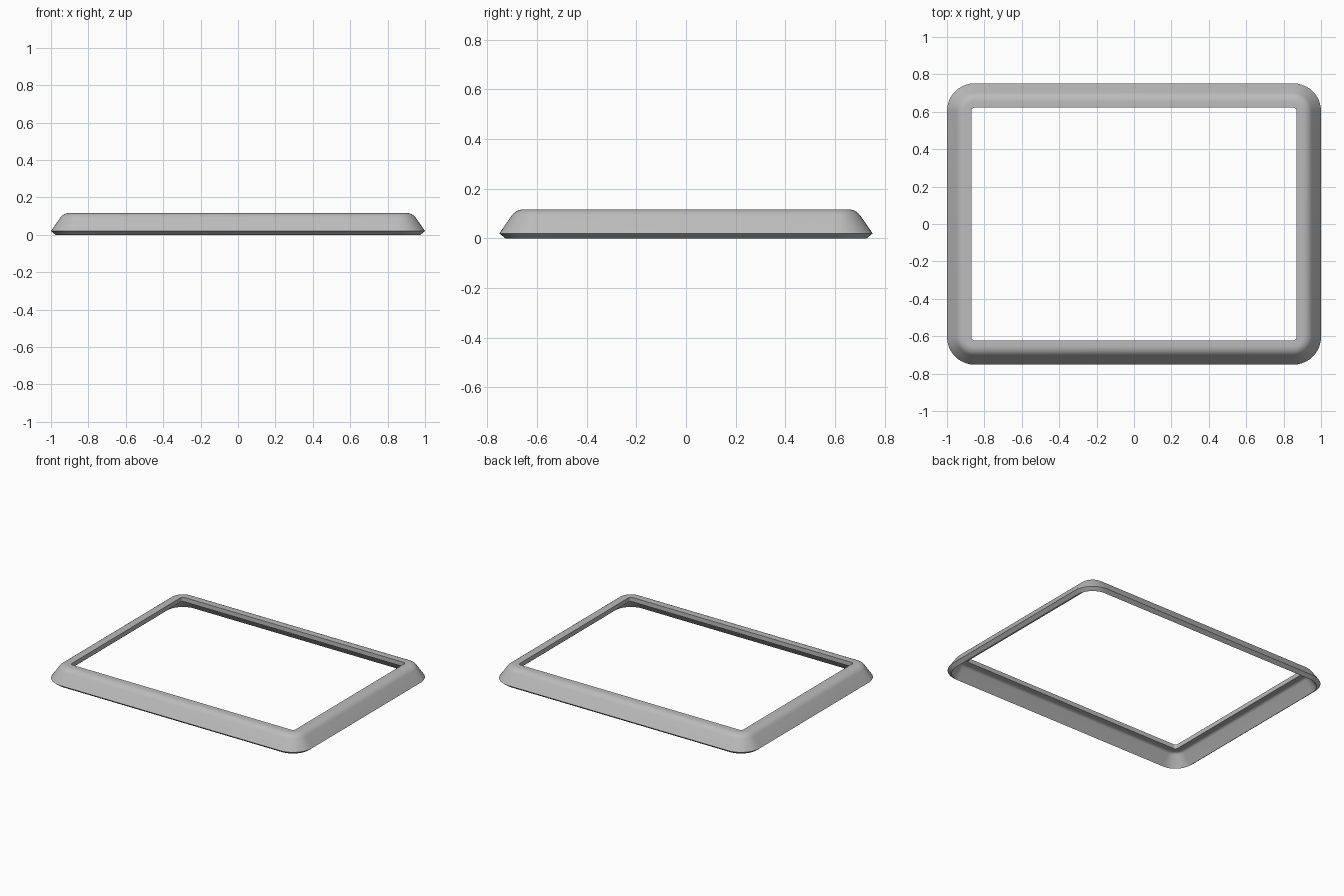
import bpy, bmesh
from math import radians, cos, sin, pi

cube = bpy.data.objects.get("Cube")
if cube:
    bpy.data.objects.remove(cube, do_unlink=True)

HALF_X, HALF_Y = 1.0, 0.752     # outer half sizes
CORNER = 0.148                  # plan radius at the outer rim
STEPS = 10                      # segments per plan corner

grey = bpy.data.materials.new("light grey")
grey.use_nodes = True
colour = (0.5, 0.5, 0.5, 1)
grey.diffuse_color = colour
grey.node_tree.nodes["Principled BSDF"].inputs["Base Color"].default_value = colour


def bend(radius, steps=7):
    """Arc from the sloped wall to the flat lip, as (inset, height)."""
    angles = [radians(145 - 55 * i / steps) for i in range(steps + 1)]
    return [(0.098 + radius * cos(a), 0.058 + radius * sin(a)) for a in angles]


def ring(inset, height):
    """Rounded rectangle set in from the outer rim."""
    r = CORNER - inset
    points = []
    for k, (sx, sy) in enumerate([(1, 1), (-1, 1), (-1, -1), (1, -1)]):
        for i in range(STEPS + 1):
            a = (k + i / STEPS) * pi / 2
            points.append((sx * (HALF_X - CORNER) + r * cos(a),
                           sy * (HALF_Y - CORNER) + r * sin(a), height))
    return points


# Section of the hollow shell: outer wall, lip, inner wall, slanted foot
section = [(0, 0.02)] + bend(0.059) + [(0.13, 0.117), (0.13, 0.086)]
section += bend(0.028)[::-1] + [(0.025, 0)]

# Sweep the section round the frame
bm = bmesh.new()
rings = [[bm.verts.new(p) for p in ring(*s)] for s in section]
for j, low in enumerate(rings):
    high = rings[(j + 1) % len(rings)]
    for i in range(len(low)):
        n = (i + 1) % len(low)
        bm.faces.new((low[i], low[n], high[n], high[i]))
bmesh.ops.recalc_face_normals(bm, faces=bm.faces)
mesh = bpy.data.meshes.new("bezel_frame")
bm.to_mesh(mesh)
bm.free()
mesh.materials.append(grey)

frame = bpy.data.objects.new("bezel_frame", mesh)
bpy.context.collection.objects.link(frame)
bpy.ops.object.select_all(action='DESELECT')
frame.select_set(True)
bpy.context.view_layer.objects.active = frame
bpy.ops.object.shade_smooth_by_angle(angle=radians(30))
